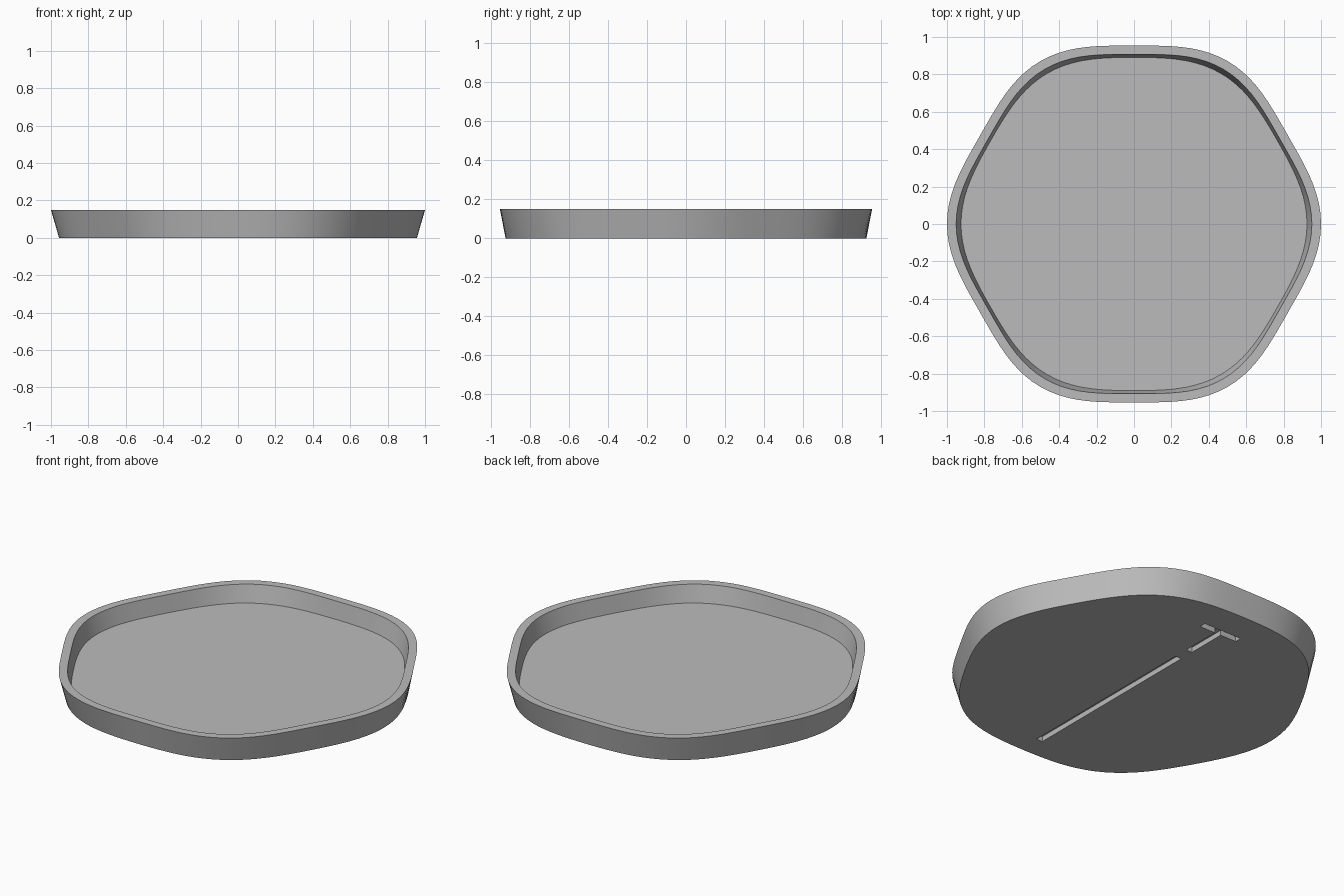
import bpy
import bmesh
from math import cos, sin, tau

SIDES = 120
HEIGHT = 0.15
FLOOR = 0.05
GROOVE_WIDTH = 0.04
GROOVE_DEPTH = 0.03

cube = bpy.data.objects.get("Cube")
if cube:
    bpy.data.objects.remove(cube, do_unlink=True)

grey = bpy.data.materials.new("plain grey")
grey.use_nodes = True
colour = (0.5, 0.5, 0.5, 1)
grey.diffuse_color = colour
grey.node_tree.nodes["Principled BSDF"].inputs["Base Color"].default_value = colour


def make_object(name, bm):
    bmesh.ops.recalc_face_normals(bm, faces=bm.faces)
    mesh = bpy.data.meshes.new(name)
    bm.to_mesh(mesh)
    bm.free()
    mesh.materials.append(grey)
    obj = bpy.data.objects.new(name, mesh)
    bpy.context.collection.objects.link(obj)
    return obj


def soft_hexagon(bm, radius, wave, z):
    """Ring of vertices around a hexagon with broad round corners."""
    ring = []
    for i in range(SIDES):
        a = tau * i / SIDES
        r = radius + wave * cos(6 * a) - 0.003 * cos(2 * a)
        ring.append(bm.verts.new((r * cos(a), r * sin(a), z)))
    return ring


# Tray: flared outer wall, flat rim, sloping inner wall and floor
bm = bmesh.new()
rings = [
    soft_hexagon(bm, 0.941, 0.019, 0),
    soft_hexagon(bm, 0.977, 0.026, HEIGHT),
    soft_hexagon(bm, 0.929, 0.025, HEIGHT),
    soft_hexagon(bm, 0.908, 0.020, FLOOR),
]
for low, high in zip(rings, rings[1:]):
    for i in range(SIDES):
        j = (i + 1) % SIDES
        bm.faces.new((low[i], low[j], high[j], high[i]))
bm.faces.new(rings[0])
bm.faces.new(rings[-1])
tray = make_object("tray", bm)

# Grooves in the underside: a long slot, and a stem that meets a crossbar
half = GROOVE_WIDTH / 2
grooves = {
    "long_groove": (-half, half, -0.79, 0.37),
    "stem_groove": (-half, half, 0.46, 0.72),
    "crossbar_groove": (-0.125, 0.125, 0.70, 0.74),
}
bpy.context.view_layer.objects.active = tray
for name, (x0, x1, y0, y1) in grooves.items():
    bm = bmesh.new()
    bmesh.ops.create_cube(bm, size=1)
    for v in bm.verts:
        v.co.x = x1 if v.co.x > 0 else x0
        v.co.y = y1 if v.co.y > 0 else y0
        v.co.z = GROOVE_DEPTH if v.co.z > 0 else -GROOVE_DEPTH
    cutter = make_object(name + "_cutter", bm)
    cutter.hide_render = True
    cut = tray.modifiers.new(name, "BOOLEAN")
    cut.operation = "DIFFERENCE"
    cut.solver = "EXACT"
    cut.object = cutter
    bpy.ops.object.modifier_apply(modifier=cut.name)
    bpy.data.objects.remove(cutter, do_unlink=True)

# Smooth walls with crisp rims
for obj in bpy.context.selected_objects:
    obj.select_set(False)
tray.select_set(True)
bpy.ops.object.shade_smooth_by_angle(angle=0.6)
